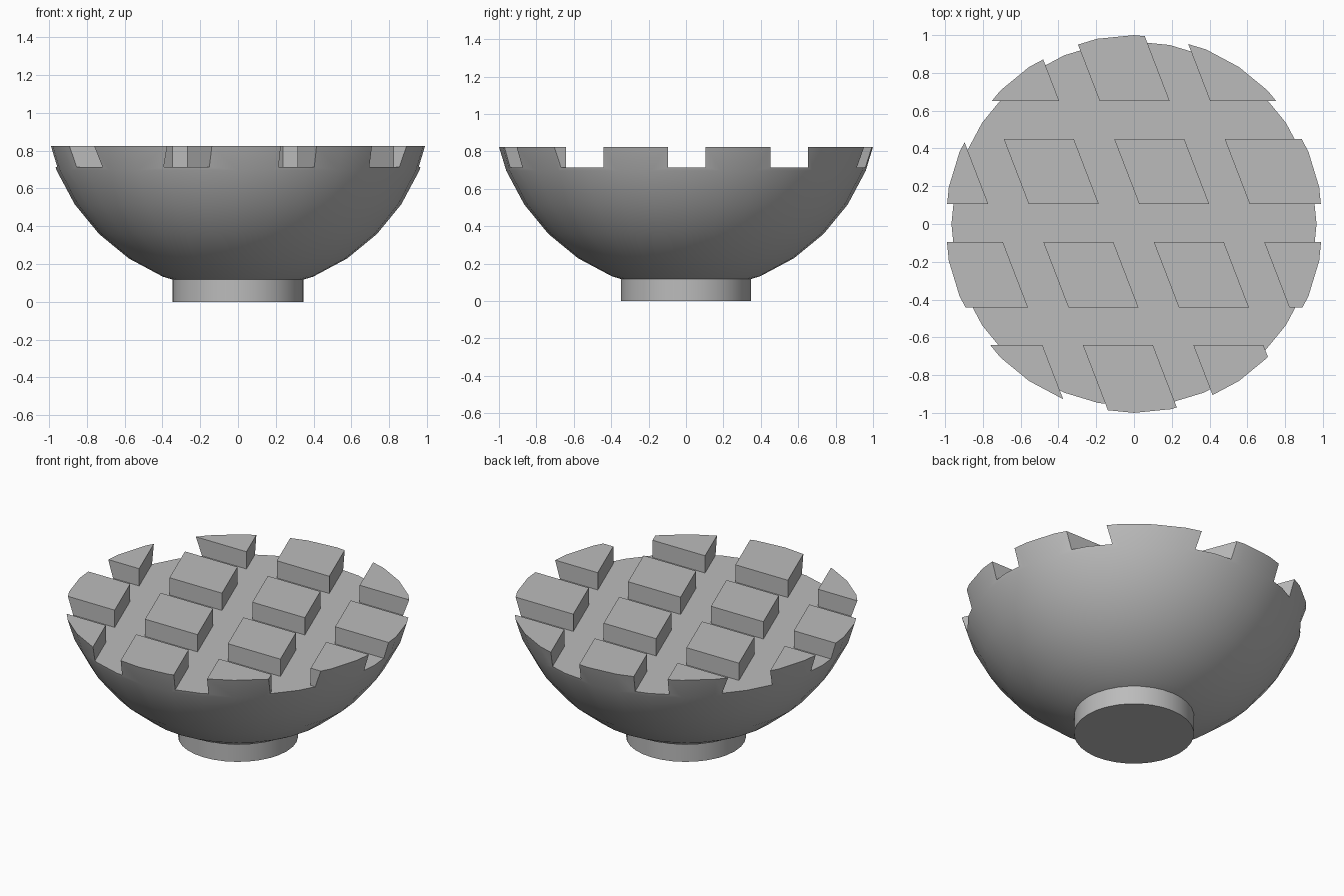
import bpy, bmesh
from math import radians, sin, cos, pi
from mathutils import Matrix

SIDES = 32
RADIUS, CENTRE_Z = 1.04, 1.094      # sphere the bowl is cut from
RIM_Z, FLOOR_Z = 0.825, 0.715       # block tops and groove floor
GROOVE = 0.2
SLANT = radians(21)

if "Cube" in bpy.data.objects:
    bpy.data.objects.remove(bpy.data.objects["Cube"], do_unlink=True)

grey = bpy.data.materials.new("plain_grey")
grey.use_nodes = True
colour = (0.5, 0.5, 0.5, 1)
grey.diffuse_color = colour
grey.node_tree.nodes["Principled BSDF"].inputs["Base Color"].default_value = colour


def add_object(name, bm):
    bmesh.ops.recalc_face_normals(bm, faces=bm.faces)
    mesh = bpy.data.meshes.new(name)
    bm.to_mesh(mesh)
    bm.free()
    mesh.materials.append(grey)
    obj = bpy.data.objects.new(name, mesh)
    bpy.context.collection.objects.link(obj)
    return obj


def revolve(name, profile):
    """Closed solid of revolution from (radius, z) points."""
    bm = bmesh.new()
    rings = [[bm.verts.new((r * cos(2 * pi * i / SIDES), r * sin(2 * pi * i / SIDES), z))
              for i in range(SIDES)] for r, z in profile]
    for low, high in zip(rings, rings[1:]):
        for i in range(SIDES):
            j = (i + 1) % SIDES
            bm.faces.new((low[i], low[j], high[j], high[i]))
    bm.faces.new(rings[0])
    bm.faces.new(rings[-1])
    return add_object(name, bm)


def groove_cutter(name, x, y, angle):
    """Long bar running along its local x axis, standing on the groove floor."""
    height = 0.4
    bm = bmesh.new()
    place = (Matrix.Translation((x, y, FLOOR_Z + height / 2))
             @ Matrix.Rotation(angle, 4, 'Z')
             @ Matrix.Diagonal((4, GROOVE, height, 1)))
    bmesh.ops.create_cube(bm, size=1, matrix=place)
    obj = add_object(name, bm)
    obj.hide_render = True
    return obj


def smooth(obj):
    bpy.ops.object.select_all(action='DESELECT')
    obj.select_set(True)
    bpy.context.view_layer.objects.active = obj
    bpy.ops.object.shade_smooth_by_angle(angle=radians(30))


# Bowl: lower rings of a sphere, sliced flat at the rim
step = pi / 16
rings = [(RADIUS * cos(k * step), CENTRE_Z - RADIUS * sin(k * step)) for k in range(7, 0, -1)]
(r0, z0), (r1, z1) = rings[-2:]
rings[-1] = (r0 + (r1 - r0) * (RIM_Z - z0) / (z1 - z0), RIM_Z)
bowl = revolve("grooved_bowl", rings)

# Grooves: three straight across, three slanted
cutters = [groove_cutter("cross_groove", 0, y, 0) for y in (-0.541, 0.005, 0.551)]
cutters += [groove_cutter("slanted_groove", x, 0, pi / 2 + SLANT)
            for x in (-0.624, -0.039, 0.546)]
for cutter in cutters:
    mod = bowl.modifiers.new(cutter.name, 'BOOLEAN')
    mod.operation = 'DIFFERENCE'
    mod.solver = 'EXACT'
    mod.object = cutter
bpy.context.view_layer.objects.active = bowl
for mod in list(bowl.modifiers):
    bpy.ops.object.modifier_apply(modifier=mod.name)
for cutter in cutters:
    bpy.data.objects.remove(cutter, do_unlink=True)

# Foot: short cylinder under the bowl
foot = revolve("foot", [(0.347, 0), (0.347, 0.118)])

smooth(bowl)
smooth(foot)
